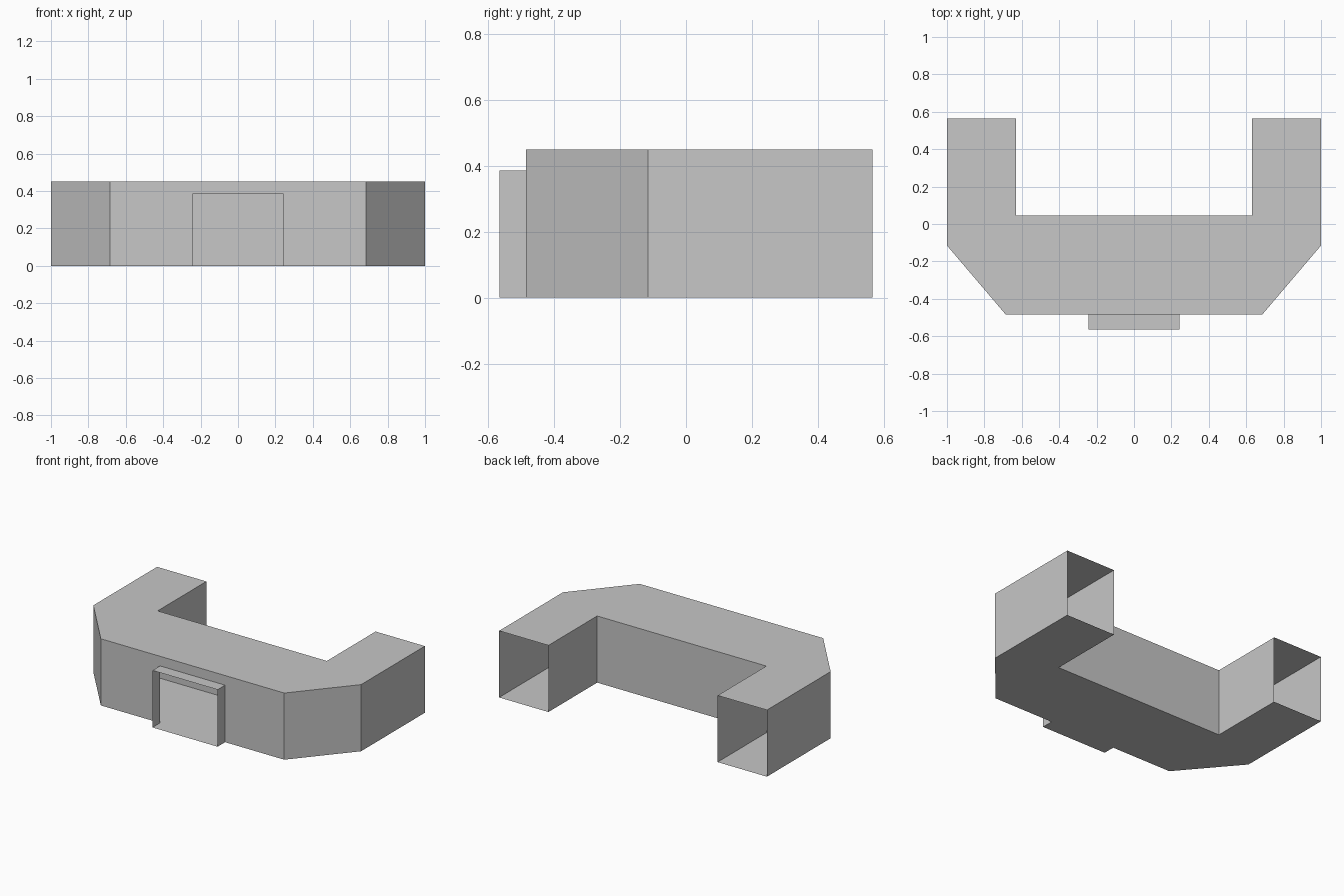
import bpy
import bmesh

cube = bpy.data.objects.get("Cube")
if cube:
    bpy.data.objects.remove(cube, do_unlink=True)

HEIGHT, FRONT = 0.45, -0.485
DOOR_X, DOOR_Z, PORCH_FRONT = 0.243, 0.385, -0.565

grey = bpy.data.materials.new("light grey")
grey.use_nodes = True
colour = (0.57, 0.57, 0.57, 1)
grey.diffuse_color = colour
grey.node_tree.nodes["Principled BSDF"].inputs["Base Color"].default_value = colour


def make_object(name, faces):
    """Build a thin flat-faced shell from lists of corner points."""
    bm = bmesh.new()
    for corners in faces:
        bm.faces.new([bm.verts.new(c) for c in corners])
    bmesh.ops.remove_doubles(bm, verts=bm.verts, dist=0.0001)
    mesh = bpy.data.meshes.new(name)
    bm.to_mesh(mesh)
    bm.free()
    mesh.materials.append(grey)
    obj = bpy.data.objects.new(name, mesh)
    bpy.context.collection.objects.link(obj)


def wall(a, b, top):
    return [(*a, 0), (*b, 0), (*b, top), (*a, top)]


# U-shaped outline, counter-clockwise from the front right corner
half = [(0.685, FRONT), (1, -0.115), (1, 0.565), (0.632, 0.565), (0.632, 0.045)]
outline = half + [(-x, y) for x, y in reversed(half)]
pairs = list(zip(outline, outline[1:] + outline[:1]))

# Hollow body: the leg ends are open and the front has a doorway
shell = [[(x, y, HEIGHT) for x, y in outline],
         [(x, y, 0) for x, y in reversed(outline)]]
for a, b in pairs:
    is_leg_end = a[1] == b[1] == 0.565
    is_front = a[1] == b[1] == FRONT
    if not is_leg_end and not is_front:
        shell.append(wall(a, b, HEIGHT))
front_x = half[0][0]
shell.append([(x, FRONT, z) for x, z in (
    (-front_x, 0), (-DOOR_X, 0), (-DOOR_X, DOOR_Z), (DOOR_X, DOOR_Z),
    (DOOR_X, 0), (front_x, 0), (front_x, HEIGHT), (-front_x, HEIGHT))])
make_object("body_shell", shell)

# Open porch sleeve around the doorway
corners = [(-DOOR_X, PORCH_FRONT), (DOOR_X, PORCH_FRONT),
           (DOOR_X, FRONT), (-DOOR_X, FRONT)]
make_object("entrance_porch", [
    [(x, y, DOOR_Z) for x, y in corners],
    [(x, y, 0) for x, y in reversed(corners)],
    wall(corners[1], corners[2], DOOR_Z),
    wall(corners[3], corners[0], DOOR_Z),
])
